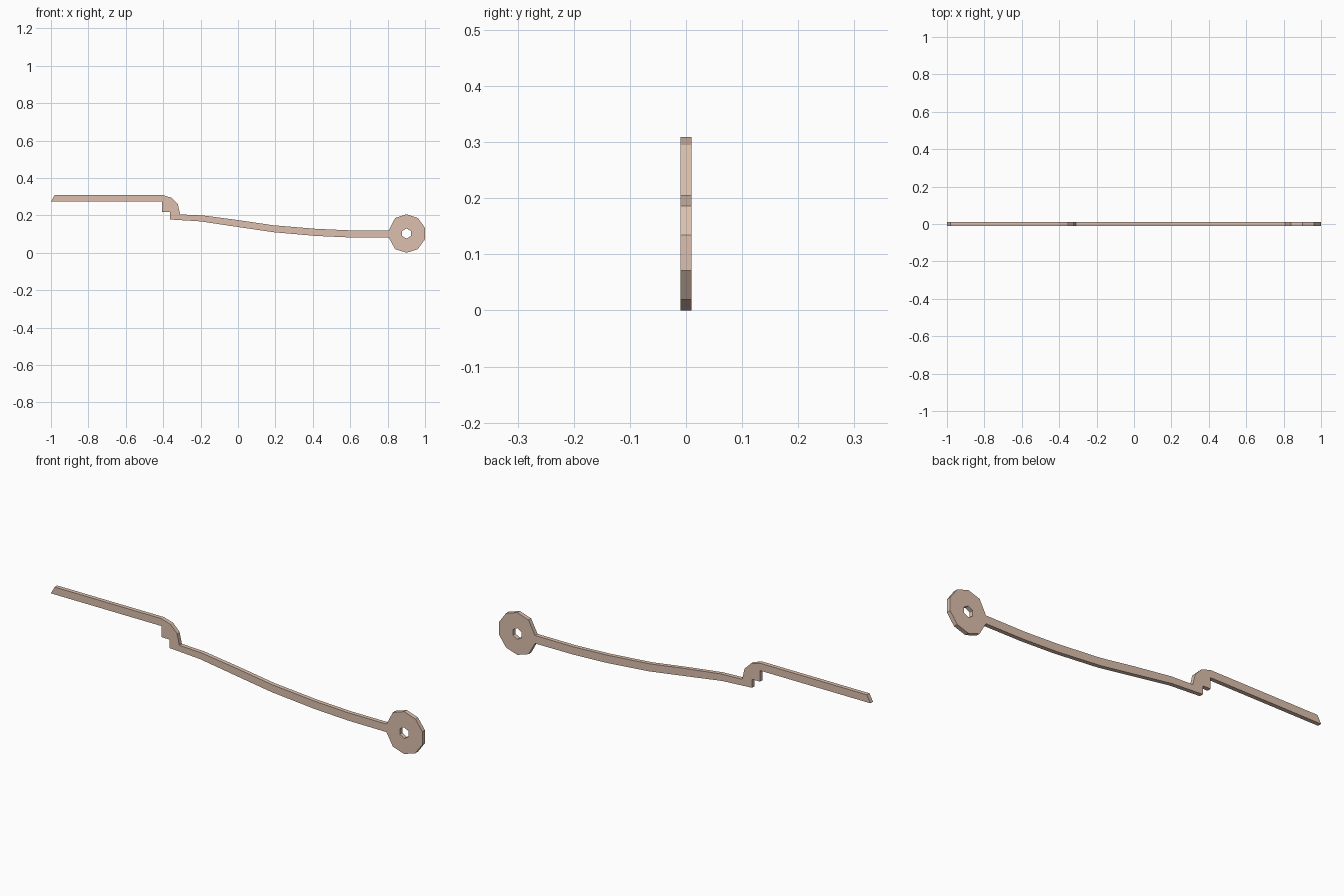
import bpy
from math import sin, cos, pi, radians

if "Cube" in bpy.data.objects:
    bpy.data.objects.remove(bpy.data.objects["Cube"])

# Side profile of the lever (x, z), lower edge left to right
lower = [(-1.0, 0.273), (-0.405, 0.273), (-0.405, 0.219), (-0.363, 0.219),
         (-0.363, 0.178), (-0.2, 0.168), (0.0, 0.138), (0.19, 0.11),
         (0.42, 0.09), (0.6, 0.082), (0.806, 0.081)]
# Ten-sided eye at the right end
cx, cz, r = 0.901, 0.103, 0.103
eye = [(cx + r * cos(radians(a)), cz + r * sin(radians(a)))
       for a in range(234, 234 + 36 * 8, 36)]
# Upper edge right to left, with the rounded step
upper = [(0.806, 0.12), (0.6, 0.12), (0.42, 0.128), (0.19, 0.147),
         (0.0, 0.175), (-0.19, 0.2), (-0.309, 0.205), (-0.322, 0.26),
         (-0.357, 0.295), (-0.405, 0.309), (-0.98, 0.309)]
# Small pin hole
hole = [(cx + 0.027 * cos(pi / 2 + i * pi / 3), cz + 0.027 * sin(pi / 2 + i * pi / 3))
        for i in range(6)]

# Filled flat curve, extruded to the bar thickness
curve = bpy.data.curves.new("lever", 'CURVE')
curve.dimensions = '2D'
curve.fill_mode = 'BOTH'
curve.extrude = 0.01
for loop in (lower + eye + upper, hole):
    s = curve.splines.new('POLY')
    s.points.add(len(loop) - 1)
    for p, (x, z) in zip(s.points, loop):
        p.co = (x, z, 0, 1)
    s.use_cyclic_u = True

lever = bpy.data.objects.new("lever", curve)
bpy.context.collection.objects.link(lever)
lever.rotation_euler = (pi / 2, 0, 0)
lever.select_set(True)
bpy.context.view_layer.objects.active = lever
bpy.ops.object.convert(target='MESH')
lever = bpy.context.object
lever.name = "lever"
bpy.ops.object.transform_apply(location=False, rotation=True, scale=False)
bpy.ops.object.shade_flat()

mat = bpy.data.materials.new("pale_tan")
mat.diffuse_color = (0.72, 0.53, 0.42, 1)
mat.use_nodes = True
mat.node_tree.nodes["Principled BSDF"].inputs["Base Color"].default_value = mat.diffuse_color
lever.data.materials.clear()
lever.data.materials.append(mat)
